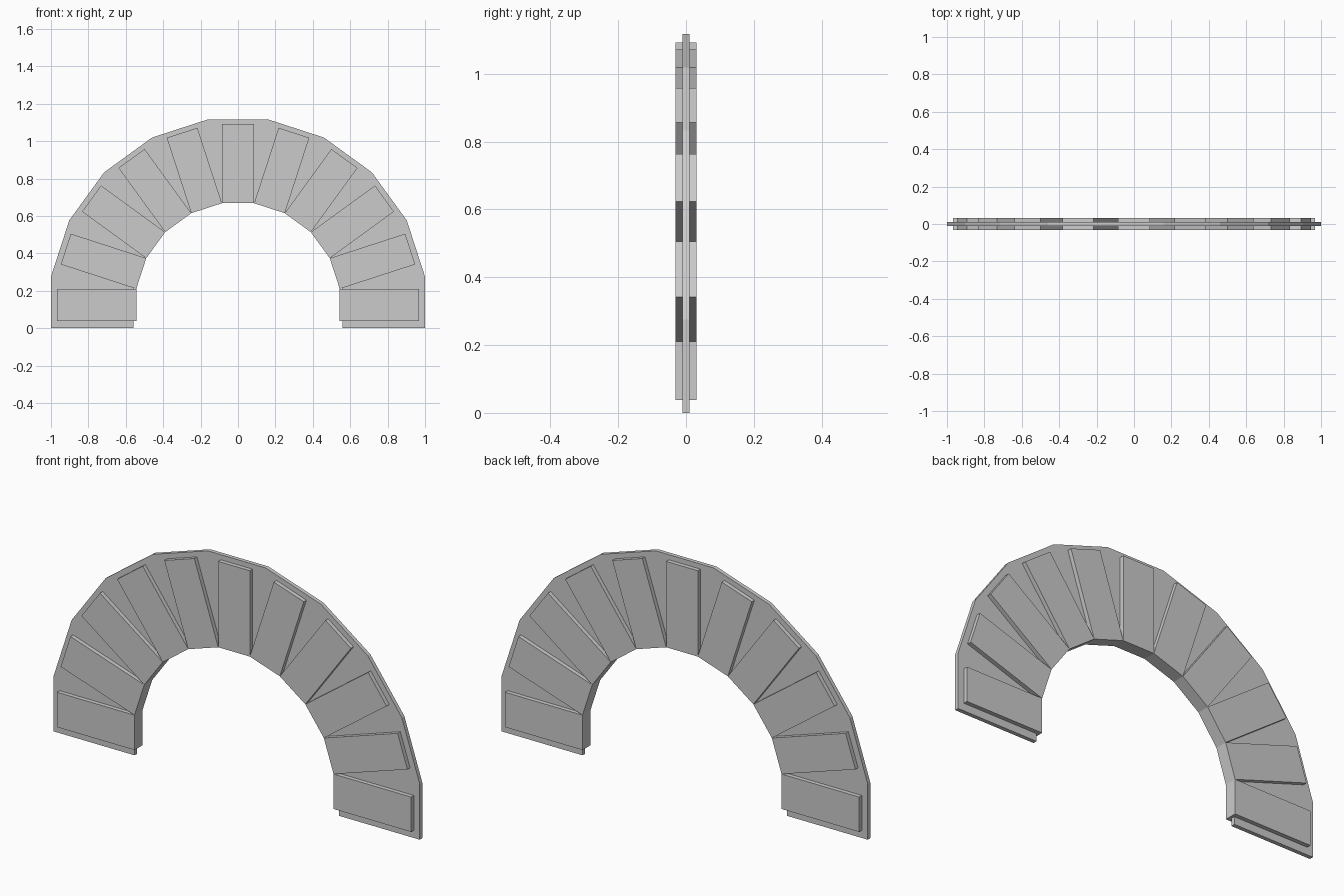
import bpy
import bmesh
from math import sin, cos, tan, radians

cube = bpy.data.objects.get("Cube")
if cube:
    bpy.data.objects.remove(cube, do_unlink=True)

STEP = radians(18)
HALF = STEP / 2

# One pale stone colour
stone = bpy.data.materials.new("pale grey stone")
stone.use_nodes = True
grey = (0.6, 0.6, 0.6, 1)
stone.diffuse_color = grey
stone.node_tree.nodes["Principled BSDF"].inputs["Base Color"].default_value = grey


def slab(name, outline, half_depth):
    """Extrude an x-z outline evenly about y = 0."""
    bm = bmesh.new()
    face = bm.faces.new([bm.verts.new((x, -half_depth, z)) for x, z in outline])
    out = bmesh.ops.extrude_face_region(bm, geom=[face])
    moved = [v for v in out["geom"] if isinstance(v, bmesh.types.BMVert)]
    bmesh.ops.translate(bm, verts=moved, vec=(0, 2 * half_depth, 0))
    bmesh.ops.recalc_face_normals(bm, faces=bm.faces)
    mesh = bpy.data.meshes.new(name)
    bm.to_mesh(mesh)
    bm.free()
    mesh.materials.append(stone)
    obj = bpy.data.objects.new(name, mesh)
    bpy.context.collection.objects.link(obj)
    return obj


def arch_line(apothem, centre):
    """Faceted arch from the +x foot to the -x foot."""
    r = apothem / cos(HALF)
    bend = [(r * cos(HALF + i * STEP), centre + r * sin(HALF + i * STEP))
            for i in range(10)]
    return [(apothem, 0)] + bend + [(-apothem, 0)]


# Thin backing arch, showing between and around the blocks
slab("backing_arch", arch_line(1.0, 0.117) + arch_line(0.558, 0.117)[::-1], 0.01)

# Straight-sided blocks meeting along the inner edge
INNER, OUTER, CENTRE = 0.544, 0.968, 0.124
half_width = INNER * tan(HALF)
for i in range(11):
    c, s = cos(i * STEP), sin(i * STEP)
    corners = [(INNER, -half_width), (OUTER, -half_width),
               (OUTER, half_width), (INNER, half_width)]
    slab(f"arch_block_{i + 1}",
         [(r * c - t * s, CENTRE + r * s + t * c) for r, t in corners], 0.031)
